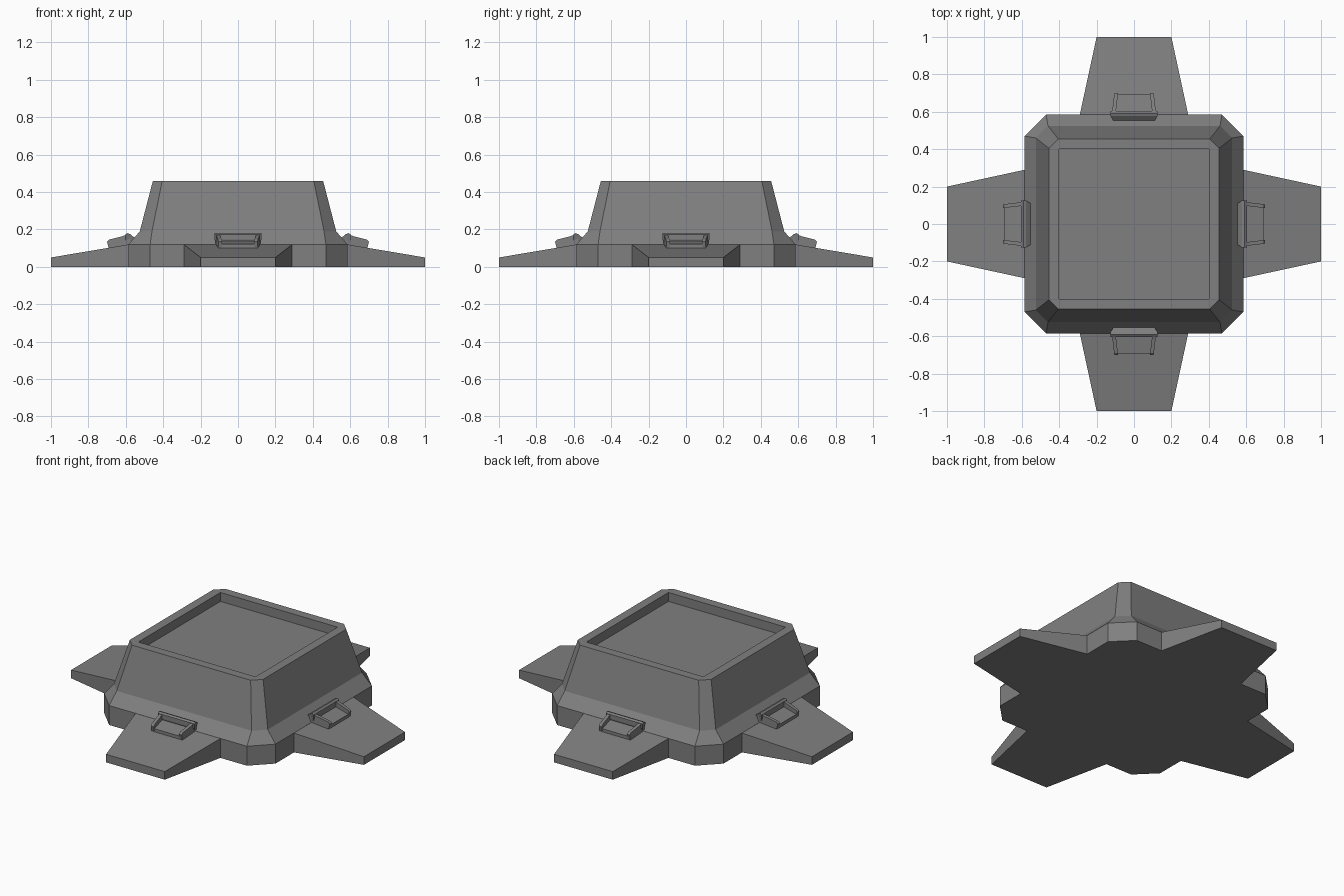
import bpy
import bmesh
from math import pi
from mathutils import Matrix

cube = bpy.data.objects.get("Cube")
if cube:
    bpy.data.objects.remove(cube)

# Single flat grey
GREY = (0.215, 0.215, 0.215, 1)
grey = bpy.data.materials.new("dark_grey")
grey.use_nodes = True
grey.diffuse_color = GREY
grey.node_tree.nodes["Principled BSDF"].inputs["Base Color"].default_value = GREY


def loft(name, rings, turn=0):
    """Skin a stack of equal-length point rings, cap both ends, turn about z."""
    bm = bmesh.new()
    loops = [[bm.verts.new(p) for p in ring] for ring in rings]
    n = len(loops[0])
    for a, b in zip(loops, loops[1:]):
        for i in range(n):
            j = (i + 1) % n
            bm.faces.new((a[i], a[j], b[j], b[i]))
    bm.faces.new(loops[0][::-1])
    bm.faces.new(loops[-1])
    bmesh.ops.remove_doubles(bm, verts=bm.verts, dist=1e-5)
    bmesh.ops.recalc_face_normals(bm, faces=bm.faces)
    bm.transform(Matrix.Rotation(turn, 4, "Z"))
    mesh = bpy.data.meshes.new(name)
    bm.to_mesh(mesh)
    bm.free()
    mesh.materials.append(grey)
    obj = bpy.data.objects.new(name, mesh)
    bpy.context.collection.objects.link(obj)
    return obj


def octagon(half, corner, z):
    """Square ring with cut corners; corner equal to half gives a plain square."""
    h, c = half, corner
    return [(x, y, z) for x, y in ((h, -c), (h, c), (c, h), (-c, h),
                                   (-h, c), (-h, -c), (-c, -h), (c, -h))]


def section(x, half, low, high, flare=0):
    """Upright rectangle across y, optionally wider at the top."""
    t = half + flare
    return [(x, -half, low), (x, half, low), (x, t, high), (x, -t, high)]


# Pedestal with sloped walls and a recessed square top
loft("pedestal", [
    octagon(0.585, 0.47, 0), octagon(0.585, 0.47, 0.12),
    octagon(0.525, 0.46, 0.19), octagon(0.455, 0.405, 0.46),
    octagon(0.40, 0.40, 0.46), octagon(0.40, 0.40, 0.405)])

# Profiles (x outward, z up) of the latch parts
RAIL = [(0.575, 0.11), (0.69, 0.095), (0.70, 0.135), (0.69, 0.145),
        (0.62, 0.163), (0.595, 0.172), (0.575, 0.16)]
BAR = [(0.56, 0.11), (0.59, 0.11), (0.603, 0.145), (0.603, 0.172),
       (0.592, 0.18), (0.577, 0.175), (0.553, 0.155), (0.553, 0.145)]

for side, turn in (("left", 0), ("back", pi / 2),
                   ("right", pi), ("front", -pi / 2)):
    # Tapered ramp
    loft(side + "_ramp", [section(0.5, 0.308, 0, 0.134),
                          section(1, 0.20, 0, 0.05)], turn)
    # Latch: sunken plate, two side rails and a cross bar
    loft(side + "_latch_plate", [section(0.575, 0.10, 0.10, 0.142),
                                 section(0.693, 0.092, 0.095, 0.121)], turn)
    for s in (-1, 1):
        rings = [[(x, s * (w - 0.12 * (x - 0.575)), z) for x, z in RAIL]
                 for w in (0.10, 0.12)]
        loft(side + "_latch_rail", rings, turn)
    rings = [[(x, s * (0.125 if z > 0.14 and x > 0.57 else 0.11), z)
              for x, z in BAR] for s in (-1, 1)]
    loft(side + "_latch_bar", rings, turn)
